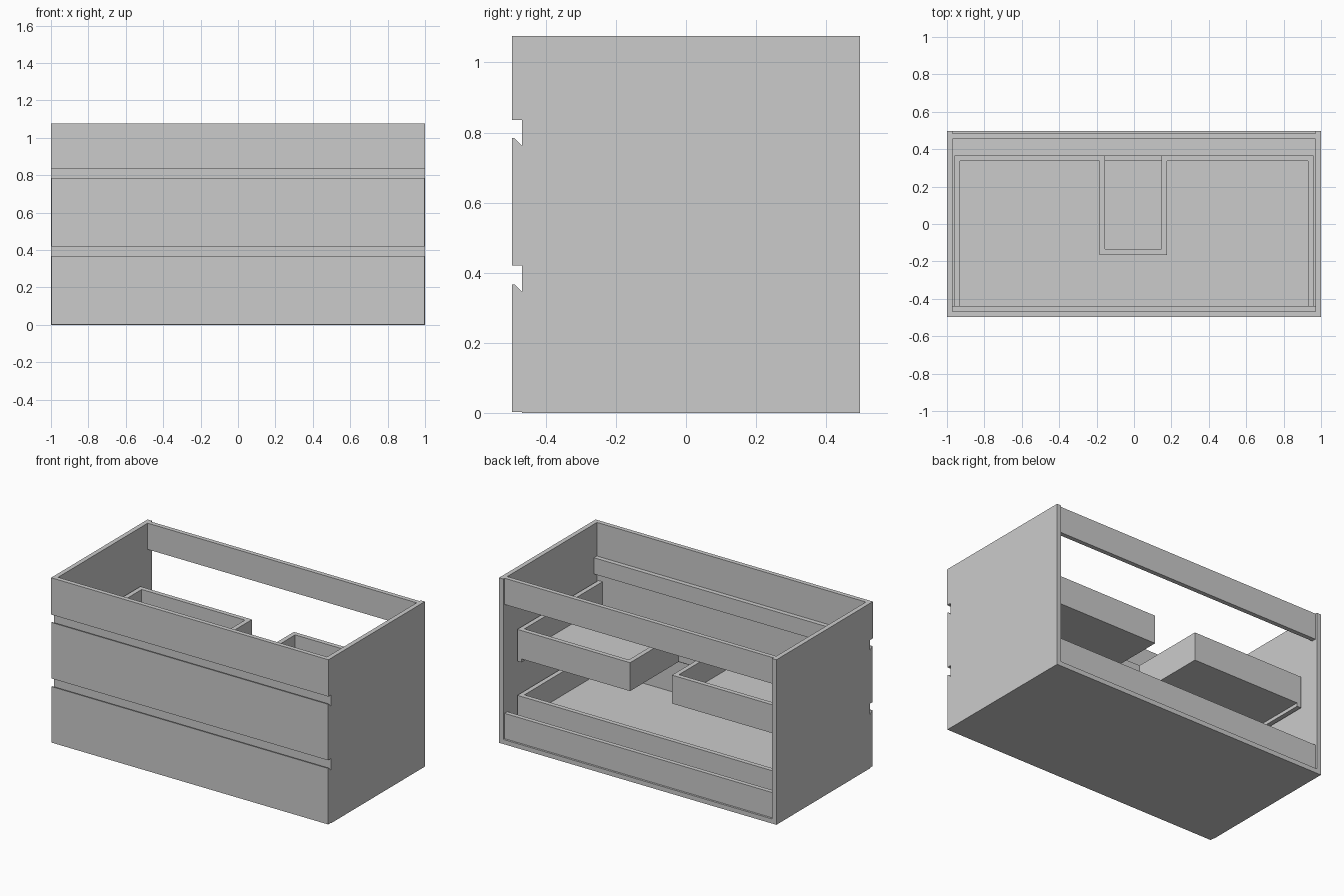
import bpy, bmesh

if "Cube" in bpy.data.objects:
    bpy.data.objects.remove(bpy.data.objects["Cube"])

T = 0.03          # board thickness
YF, YB = -0.468, 0.497   # carcass front and back
H = 1.076


def prism(name, pts, lo, hi, axis):
    """Extrude a 2D profile along x (profile y,z) or z (profile x,y)."""
    bm = bmesh.new()

    def co(p, d):
        return (d, p[0], p[1]) if axis == 'x' else (p[0], p[1], d)
    a = [bm.verts.new(co(p, lo)) for p in pts]
    b = [bm.verts.new(co(p, hi)) for p in pts]
    bm.faces.new(a)
    bm.faces.new(b)
    for i in range(len(pts)):
        j = (i + 1) % len(pts)
        bm.faces.new((a[i], a[j], b[j], b[i]))
    bmesh.ops.recalc_face_normals(bm, faces=bm.faces)
    me = bpy.data.meshes.new(name)
    bm.to_mesh(me)
    bm.free()
    ob = bpy.data.objects.new(name, me)
    bpy.context.collection.objects.link(ob)
    return ob


def board(name, x, y, z):
    pts = [(x[0], y[0]), (x[1], y[0]), (x[1], y[1]), (x[0], y[1])]
    return prism(name, pts, z[0], z[1], 'z')


# Carcass: sides, base, back rails
for tag, s in (("left", -1), ("right", 1)):
    board(f"side_panel_{tag}", sorted((s, s * (1 - T))), (YF, YB), (0, H))
IN = (-1 + T, 1 - T)
board("base_panel", IN, (YF, YB), (0, T))
board("back_rail_top", IN, (0.455, 0.484), (0.905, H))
board("back_rail_bottom", IN, (0.455, 0.484), (T, 0.195))

# Fixed top fascia and rails behind the finger gaps
board("top_fascia", (-1, 1), (-0.497, YF), (0.836, H))
for tag, zc in (("upper", 0.804), ("lower", 0.394)):
    board(f"gap_rail_{tag}", IN, (YF, YF + T), (zc - 0.053, zc + 0.053))

# Drawer fronts with a chamfered finger grip on the inner top edge
for tag, z0, z1 in (("lower", 0.002, 0.367), ("upper", 0.42, 0.785)):
    prof = [(-0.497, z0), (YF, z0), (YF, z1 - 0.022), (-0.49, z1), (-0.497, z1)]
    prism(f"drawer_front_{tag}", prof, -0.998, 0.998, 'x')

# Drawer boxes
XO, XI = 0.96, 0.93      # outer and inner faces of the drawer sides
DB = 0.366               # back of the drawers
CL, CR, CY = -0.155, 0.147, -0.135   # plumbing cut-out
for tag, z0, z1 in (("lower", 0.065, 0.27), ("upper", 0.493, 0.70)):
    zb = z0 + 0.022      # underside of the drawer bottom
    zt = zb + T
    for side, s in (("left", -1), ("right", 1)):
        board(f"{tag}_drawer_side_{side}", sorted((s * XI, s * XO)), (YF, DB), (z0, z1))
    if tag == "lower":
        board("lower_drawer_bottom", (-XI, XI), (YF, DB), (zb, zt))
        board("lower_drawer_back", (-XI, XI), (DB - T, DB), (zt, z1))
        continue
    # U-shaped upper drawer around the plumbing
    u = [(-XI, YF), (XI, YF), (XI, DB), (CR, DB), (CR, CY), (CL, CY), (CL, DB), (-XI, DB)]
    prism("upper_drawer_bottom", u, zb, zt, 'z')
    board("upper_drawer_back_left", (-XI, CL), (DB - T, DB), (zt, z1))
    board("upper_drawer_back_right", (CR, XI), (DB - T, DB), (zt, z1))
    board("cutout_wall_left", (CL - T, CL), (CY - T, DB - T), (zt, z1))
    board("cutout_wall_right", (CR, CR + T), (CY - T, DB - T), (zt, z1))
    board("cutout_wall_front", (CL, CR), (CY - T, CY), (zt, z1))
